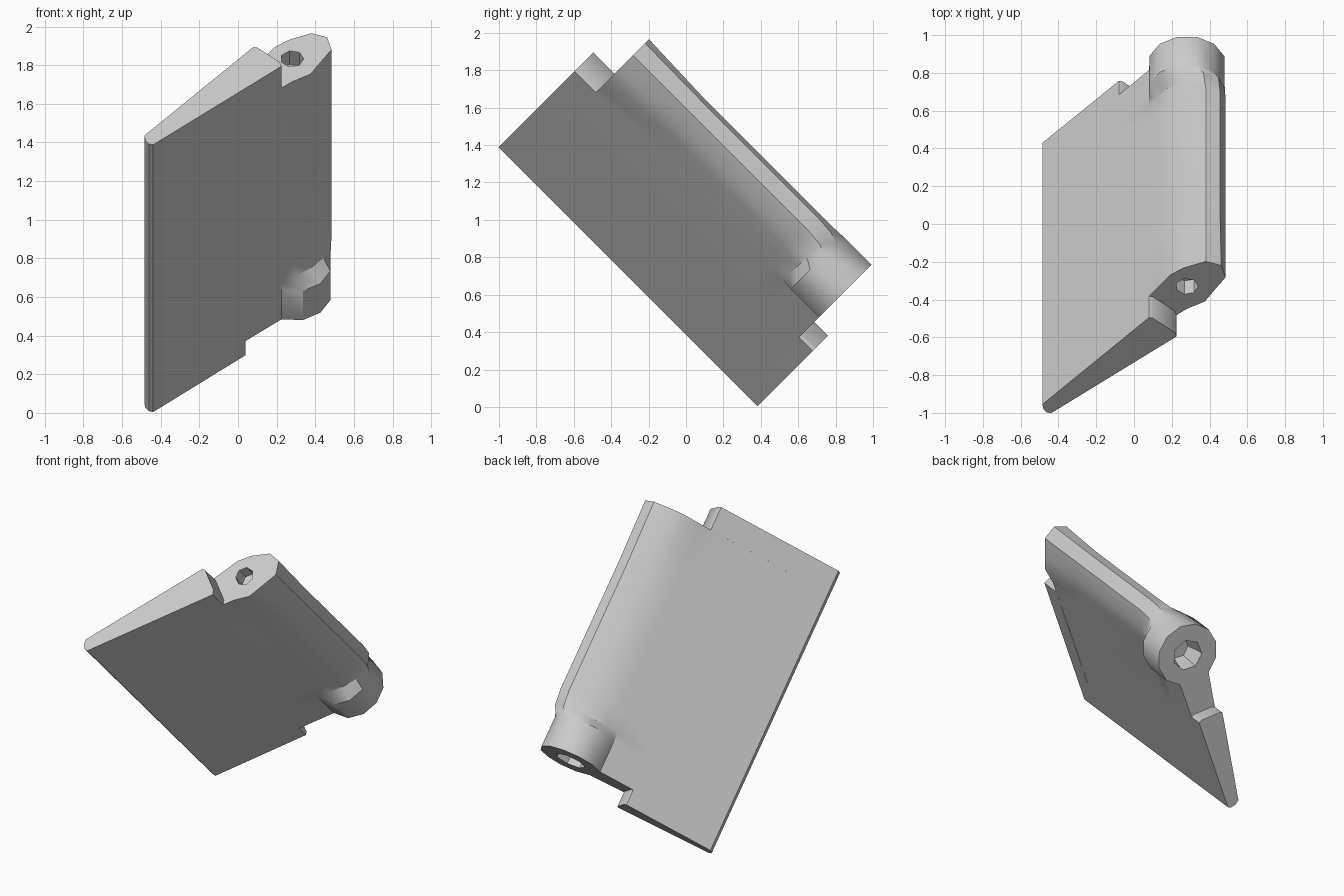
import bpy, bmesh, math
from mathutils import Vector

cube = bpy.data.objects.get("Cube")
if cube:
    bpy.data.objects.remove(cube, do_unlink=True)

grey = bpy.data.materials.new("plain_grey")
grey.use_nodes = True
colour = (0.6, 0.6, 0.6, 1)
grey.diffuse_color = colour
grey.node_tree.nodes["Principled BSDF"].inputs["Base Color"].default_value = colour

R = math.sqrt(0.5)


def place(x, v, w):
    """Section coordinates (x, v) at distance w along the tilted hinge axis."""
    return Vector((x, (v + w) * R, (v - w) * R))


def loft(name, sections, cap_start=True, cap_end=True):
    """Skin a list of (w, profile) sections into one object."""
    bm = bmesh.new()
    rings = [[bm.verts.new(place(x, v, w)) for x, v in prof] for w, prof in sections]
    for a, b in zip(rings, rings[1:]):
        for i in range(len(a)):
            j = (i + 1) % len(a)
            bm.faces.new((a[i], a[j], b[j], b[i]))
    if cap_start:
        bm.faces.new(rings[0])
    if cap_end:
        bm.faces.new(rings[-1])
    bmesh.ops.recalc_face_normals(bm, faces=bm.faces)
    # an open stub still needs its normals facing outward
    mid = sum((v.co for v in bm.verts), Vector()) / len(bm.verts)
    if not (cap_start and cap_end):
        cap = max(bm.faces, key=lambda f: len(f.verts))
        if cap.normal.dot(cap.calc_center_median() - mid) < 0:
            bmesh.ops.reverse_faces(bm, faces=bm.faces)
    mesh = bpy.data.meshes.new(name)
    bm.to_mesh(mesh)
    bm.free()
    mesh.materials.append(grey)
    obj = bpy.data.objects.new(name, mesh)
    bpy.context.collection.objects.link(obj)
    return obj


def circle(cx, cv, r, sides, start=0.0, sweep=math.tau, closed=True):
    n = sides if closed else sides - 1
    return [(cx + r * math.cos(start + sweep * i / n),
             cv + r * math.sin(start + sweep * i / n)) for i in range(sides)]


def mix(a, b, t):
    return [(p[0] + (q[0] - p[0]) * t, p[1] + (q[1] - p[1]) * t) for p, q in zip(a, b)]


def smooth(obj):
    bpy.ops.object.select_all(action="DESELECT")
    obj.select_set(True)
    bpy.context.view_layer.objects.active = obj
    bpy.ops.object.shade_smooth_by_angle(angle=math.radians(32))


def drill(obj, sections):
    """Cut a blind hole."""
    cutter = loft("hole_cutter", sections)
    cutter.hide_render = True
    mod = obj.modifiers.new("hole", "BOOLEAN")
    mod.operation, mod.solver, mod.object = "DIFFERENCE", "EXACT", cutter
    bpy.ops.object.select_all(action="DESELECT")
    bpy.context.view_layer.objects.active = obj
    obj.select_set(True)
    bpy.ops.object.modifier_apply(modifier=mod.name)
    bpy.data.objects.remove(cutter, do_unlink=True)


# Wedge blade: rounded thin edge, then the front and back faces
tip = [(-.485, .34), (-.48, .305), (-.462, .28), (-.44, .273), (-.42, .29)]
front_step, back_step = (.04, .69), (-.08, .805)
front_root, back_root = (.225, .848), (.08, .99)

# Hinge outlines: upper end, middle, and round lower barrel
upper = [(.28, .895), (.375, .95), (.42, 1.025), (.484, 1.13), (.462, 1.22),
         (.38, 1.25), (.26, 1.2), (.19, 1.147), (.125, 1.055)]
middle = [(.29, .91), (.36, .97), (.43, 1.035), (.484, 1.13), (.455, 1.215),
          (.38, 1.235), (.27, 1.17), (.19, 1.105), (.13, 1.045)]
barrel = circle(.28, 1.04, .205, 11, math.radians(256), math.radians(298), False)[1:-1]


def full(hinge):
    return tip + [front_step, front_root] + hinge + [back_root, back_step]


top_end, top_hinge, low_hinge, low_end = -1.69, -1.53, .163, .267

# Main body: hinge leaf whose outline swells into the barrel
body = loft("hinge_leaf", [
    (top_hinge, full(upper)),
    (-1.36, full(mix(upper, middle, .4))),
    (-1.1, full(middle)),
    (-.22, full(middle)),
    (-.11, full(mix(middle, barrel, .25))),
    (-.05, full(barrel)),
    (low_hinge, full(barrel)),
])

# Pin holes in both ends
big, small = circle(.28, 1.04, .1, 7), circle(.28, 1.04, .075, 7)
drill(body, [(low_hinge - .14, small), (low_hinge - .04, big), (low_hinge + .05, big)])
pin = circle(.28, 1.063, .06, 7)
drill(body, [(top_hinge - .05, pin), (top_hinge + .1, pin)])
smooth(body)

# Blade ends that stand past the hinge
upper_tab = tip + [front_root, (.215, .88), (.1, .985), back_root]
smooth(loft("upper_blade_end", [(top_end, upper_tab), (top_hinge, upper_tab)], cap_end=False))
lower_tab = tip + [front_step, (.035, .71), (-.06, .8), back_step]
smooth(loft("lower_blade_end", [(low_hinge, lower_tab), (low_end, lower_tab)], cap_start=False))
